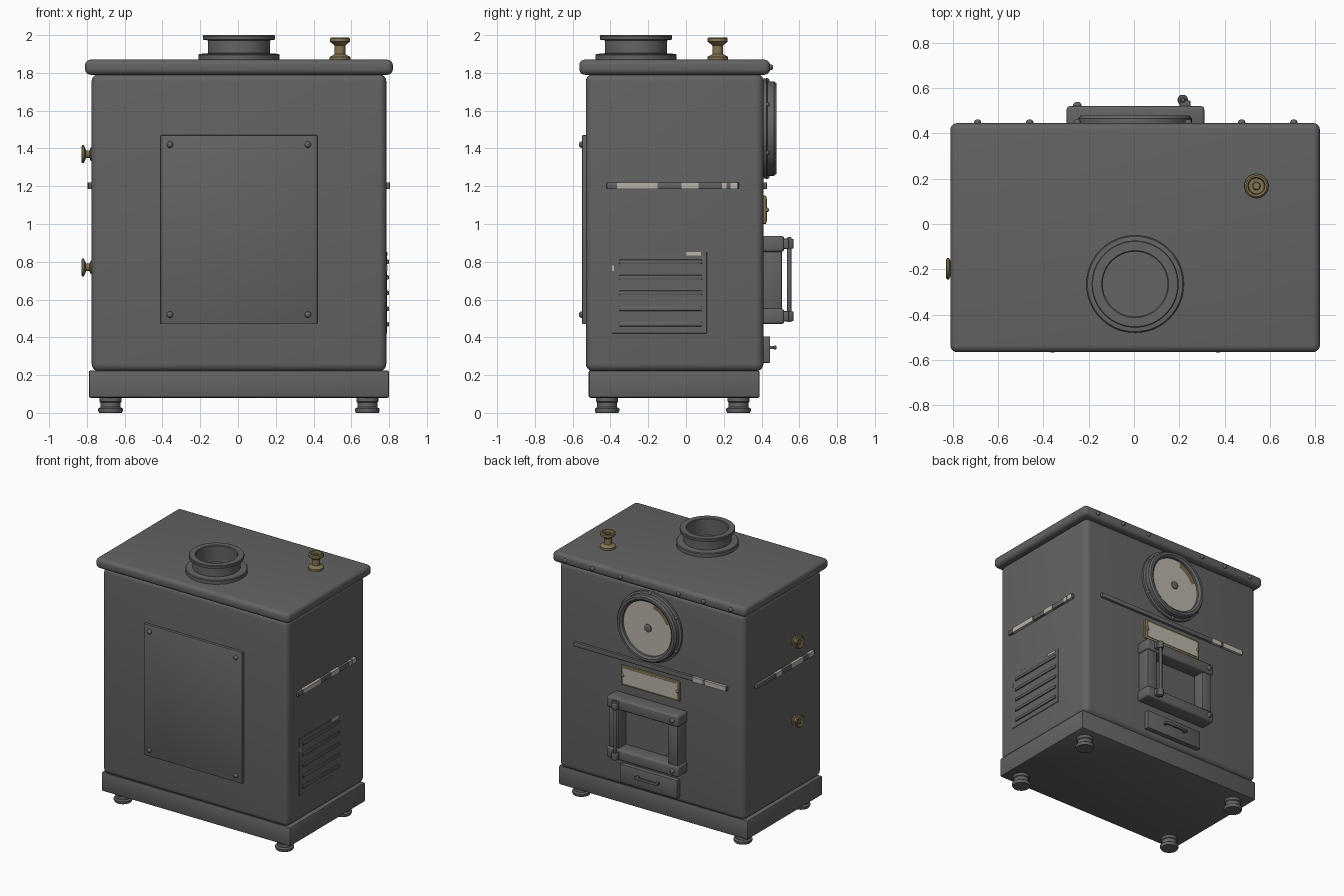
import bpy, bmesh, math
from mathutils import Matrix, Vector

def material(name, rgb):
    m = bpy.data.materials.new(name)
    m.diffuse_color = (*rgb, 1)
    return m

IRON = material("dark iron", (0.125, 0.125, 0.125))
BRASS = material("aged brass", (0.23, 0.175, 0.085))
PALE = material("pale enamel", (0.50, 0.46, 0.40))
BROWN = material("brown stain", (0.21, 0.14, 0.08))
CX = 0.005  # centre line of the stove

def finish(bm, name, *mats):
    bmesh.ops.recalc_face_normals(bm, faces=bm.faces)
    me = bpy.data.meshes.new(name)
    bm.to_mesh(me)
    bm.free()
    ob = bpy.data.objects.new(name, me)
    bpy.context.collection.objects.link(ob)
    for m in mats:
        me.materials.append(m)
    bpy.ops.object.select_all(action='DESELECT')
    ob.select_set(True)
    bpy.context.view_layer.objects.active = ob
    bpy.ops.object.shade_smooth_by_angle(angle=math.radians(35))
    return ob

def box(name, x, y, z, mat=IRON, bevel=0.0, seg=2):
    bm = bmesh.new()
    size = Vector((x[1] - x[0], y[1] - y[0], z[1] - z[0]))
    mid = Vector((x[0] + x[1], y[0] + y[1], z[0] + z[1])) / 2
    bmesh.ops.create_cube(bm, size=1, matrix=Matrix.Translation(mid) @ Matrix.Diagonal((*size, 1)))
    if bevel:
        bmesh.ops.bevel(bm, geom=bm.edges[:], offset=bevel, segments=seg, profile=0.5, affect='EDGES')
    return finish(bm, name, mat)

def lathe(name, profile, origin, axis=(0, 0, 1), mat=IRON, n=40):
    """Spin (radius, height) points round an axis; open ends are capped."""
    bm = bmesh.new()
    M = Matrix.Translation(origin) @ Vector((0, 0, 1)).rotation_difference(Vector(axis)).to_matrix().to_4x4()
    rings = [[bm.verts.new(M @ Vector((r * math.cos(2 * math.pi * i / n), r * math.sin(2 * math.pi * i / n), h)))
              for i in range(n)] for r, h in profile]
    for a, b in zip(rings, rings[1:]):
        for i in range(n):
            j = (i + 1) % n
            bm.faces.new((a[i], a[j], b[j], b[i]))
    bm.faces.new(rings[0])
    bm.faces.new(rings[-1])
    return finish(bm, name, mat)

def rivet(name, origin, axis, r=0.015, mat=IRON):
    return lathe(name, [(r, -0.005), (r, r * 0.4), (r * 0.75, r * 0.85), (r * 0.3, r * 1.1)], origin, axis, mat, 14)

BACK = (0, 1, 0)

# Main body, plinth and lid
box("body", (-0.775, 0.785), (-0.53, 0.41), (0.22, 1.795), bevel=0.04, seg=5)
box("plinth", (-0.79, 0.80), (-0.515, 0.39), (0.08, 0.225), bevel=0.01)
box("lid", (-0.81, 0.82), (-0.565, 0.445), (1.79, 1.87), bevel=0.03, seg=5)

# Feet
for x in (-0.675, 0.685):
    for y in (-0.418, 0.278):
        lathe("foot", [(0.06, 0), (0.065, 0.01), (0.065, 0.022), (0.053, 0.03), (0.053, 0.055),
                       (0.058, 0.06), (0.058, 0.085)], (x, y, 0))

# Flue collar, open at the top
lathe("flue_collar", [(0.215, 0), (0.215, 0.025), (0.21, 0.03), (0.165, 0.034), (0.165, 0.102), (0.19, 0.106),
                      (0.192, 0.125), (0.188, 0.13), (0.148, 0.13), (0.143, 0.125), (0.143, 0.003)],
      (CX, -0.265, 1.87), n=56)

# Brass knobs on the lid and left side
lathe("lid_knob", [(0.055, 0), (0.055, 0.015), (0.04, 0.022), (0.028, 0.03), (0.028, 0.075), (0.04, 0.085),
                   (0.053, 0.095), (0.053, 0.112), (0.046, 0.118), (0.038, 0.116), (0.034, 0.095),
                   (0.018, 0.095), (0.015, 0.11)], (0.54, 0.168, 1.87), mat=BRASS)
for z in (1.37, 0.77):
    lathe("side_knob", [(0.036, -0.005), (0.036, 0.006), (0.02, 0.012), (0.02, 0.03), (0.034, 0.036), (0.047, 0.042),
                        (0.047, 0.051), (0.04, 0.055), (0.032, 0.05), (0.016, 0.05), (0.012, 0.055)],
          (-0.774, -0.197, z), (-1, 0, 0), BRASS, 32)

# Front access panel with corner screws
box("front_panel", (-0.41, 0.42), (-0.55, -0.52), (0.47, 1.47), bevel=0.004)
for x in (-0.36, 0.37):
    for z in (0.52, 1.42):
        rivet("panel_screw", (x, -0.549, z), (0, -1, 0), 0.017)

# Trim strips with worn pale patches
Z = (1.185, 1.22)
WORN = (1.184, 1.221)
box("right_trim", (0.77, 0.804), (-0.42, 0.28), Z, bevel=0.005)
for a, b in ((-0.365, -0.15), (-0.025, 0.065), (0.19, 0.215), (0.235, 0.27)):
    box("right_trim_worn_patch", (0.784, 0.806), (a, b), WORN, PALE)
box("left_trim", (-0.794, -0.76), (-0.42, 0.28), Z, bevel=0.005)
for a, b in ((-0.02, 0.05), (-0.27, -0.14), (-0.4, -0.34)):
    box("left_trim_worn_patch", (-0.796, -0.774), (a, b), WORN, PALE)
box("back_trim", (-0.64, 0.65), (0.39, 0.428), Z, bevel=0.005)
for a, b in ((-0.44, -0.36), (-0.63, -0.46)):
    box("back_trim_worn_patch", (a, b), (0.409, 0.43), WORN, PALE)

# Louvred vent on the right side
box("vent_plate", (0.77, 0.790), (-0.39, 0.11), (0.42, 0.85), bevel=0.002, seg=1)
for z in (0.47, 0.552, 0.635, 0.717, 0.80):
    box("vent_louvre", (0.785, 0.799), (-0.355, 0.085), (z - 0.012, z + 0.012), bevel=0.005)
box("vent_worn_patch", (0.786, 0.792), (0.0, 0.08), (0.833, 0.852), PALE)
box("vent_worn_patch_small", (0.786, 0.792), (-0.392, -0.38), (0.75, 0.78), PALE)

# Round gauge on the back: flange, ring, face and hub
GZ = 1.505
lathe("gauge_ring", [(0.265, -0.01), (0.265, 0.016), (0.25, 0.022), (0.25, 0.055), (0.24, 0.068), (0.222, 0.068),
                     (0.207, 0.055), (0.205, 0.03)], (CX, 0.41, GZ), BACK, n=56)
bm = bmesh.new()
n = 48
radii = (0.04, 0.165, 0.206)
rings = [[bm.verts.new((CX + r * math.cos(2 * math.pi * i / n), 0.45, GZ + r * math.sin(2 * math.pi * i / n)))
          for i in range(n)] for r in radii]
for k in range(2):
    for i in range(n):
        j = (i + 1) % n
        f = bm.faces.new((rings[k][i], rings[k + 1][i], rings[k + 1][j], rings[k][j]))
        f.material_index = 1 if k == 1 and 100 < 360 * i / n < 155 else 0
bm.faces.new(rings[0])
if bm.faces[:][0].normal.y < 0:
    bmesh.ops.reverse_faces(bm, faces=bm.faces[:])
finish(bm, "gauge_face", PALE, BROWN)
lathe("gauge_hub", [(0.03, -0.002), (0.03, 0.006), (0.02, 0.012)], (CX, 0.45, GZ), BACK, n=20)
for k in range(6):
    a = math.radians(60 * k + 30)
    rivet("gauge_bolt", (CX + 0.255 * math.cos(a), 0.428, GZ + 0.255 * math.sin(a)), BACK, 0.012)

# Blank nameplate
box("nameplate_frame", (-0.24, 0.25), (0.40, 0.425), (1.0, 1.15), BRASS, 0.005)
box("nameplate_face", (-0.222, 0.232), (0.422, 0.428), (1.016, 1.134), PALE)
for x in (-0.225, 0.235):
    rivet("nameplate_pin", (x, 0.426, 1.075), BACK, 0.012, BRASS)

# Fire door: rails, stiles and recessed panel
for z in ((0.47, 0.553), (0.852, 0.937)):
    box("door_rail", (-0.297, 0.31), (0.40, 0.52), z, bevel=0.015, seg=3)
for x in ((-0.285, -0.205), (0.215, 0.298)):
    box("door_stile", x, (0.40, 0.507), (0.54, 0.865), bevel=0.008)
box("door_recess", (-0.21, 0.22), (0.40, 0.416), (0.54, 0.865))
for z in (0.512, 0.895):
    rivet("door_bolt", (-0.25, 0.519, z), BACK, 0.018)
    # Handle mounts
    box("handle_mount", (0.20, 0.25), (0.51, 0.545), (z - 0.027, z + 0.027), bevel=0.008)
    lathe("handle_collar", [(0.02, -0.026), (0.023, -0.02), (0.023, 0.02), (0.02, 0.026)], (0.215, 0.547, z), n=20)
lathe("handle_bar", [(0.009, 0), (0.012, 0.005), (0.012, 0.445), (0.009, 0.45)], (0.215, 0.547, 0.48), n=16)

# Ash drawer with pull
box("ash_drawer", (-0.235, 0.245), (0.40, 0.445), (0.265, 0.405), bevel=0.005)
box("drawer_pull", (-0.095, 0.105), (0.463, 0.48), (0.336, 0.356), bevel=0.006)
for x in (-0.08, 0.09):
    box("drawer_pull_post", (x - 0.01, x + 0.01), (0.44, 0.47), (0.337, 0.355), bevel=0.003)

# Rivets along the back edge of the lid
for x in (-0.69, -0.46, -0.25, 0.24, 0.475, 0.705):
    rivet("lid_rivet", (x, 0.444, 1.83), BACK, 0.016)
